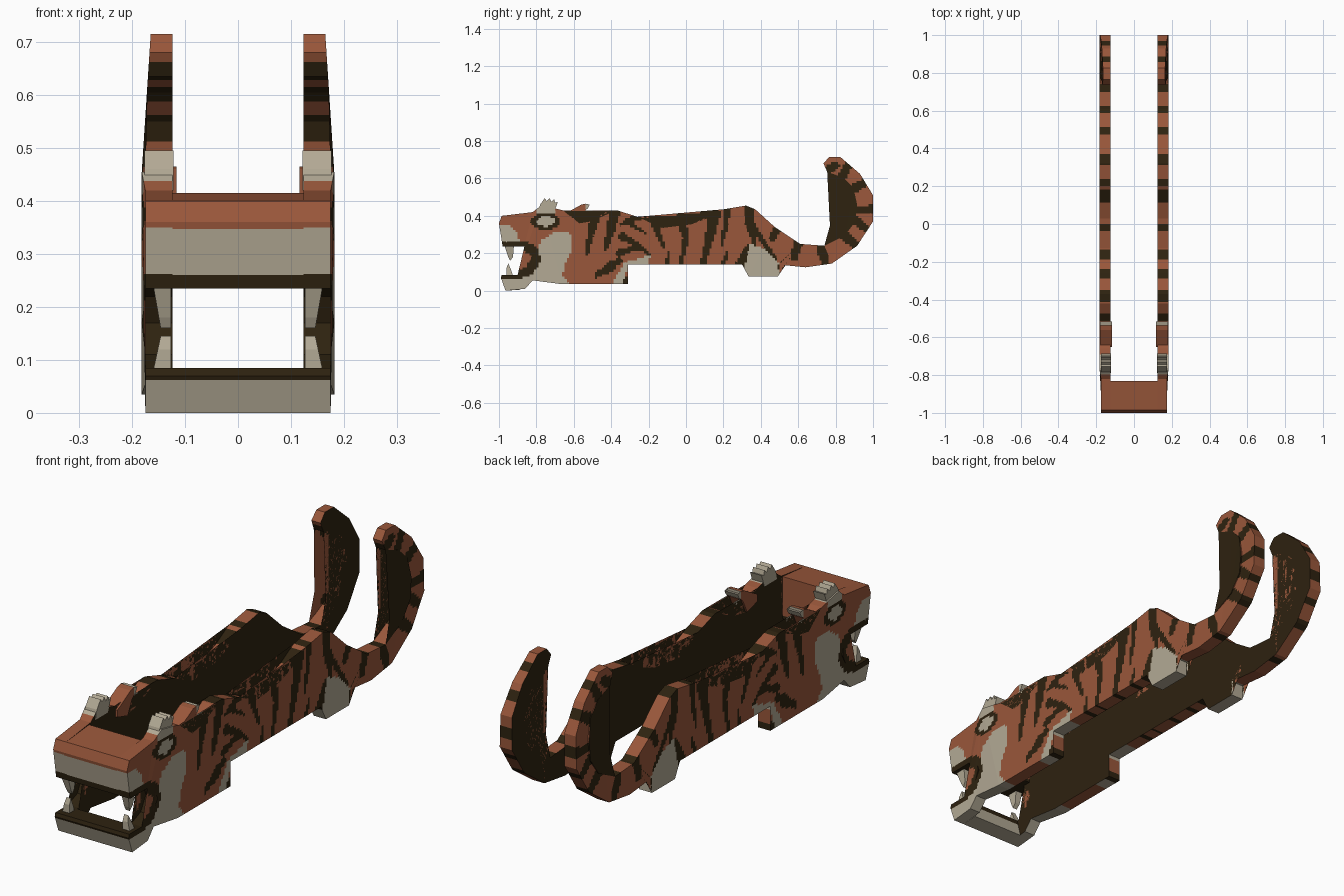
import bpy
import bmesh
from mathutils import Vector
from mathutils.geometry import intersect_point_line

if "Cube" in bpy.data.objects:
    bpy.data.objects.remove(bpy.data.objects["Cube"], do_unlink=True)


def make_material(name, colour):
    material = bpy.data.materials.new(name)
    material.use_nodes = True
    rgba = (*colour, 1)
    material.diffuse_color = rgba
    material.node_tree.nodes["Principled BSDF"].inputs["Base Color"].default_value = rgba
    return material


ORANGE, BEIGE, DARK = range(3)
MATERIALS = [
    make_material("burnt orange fur", (0.32, 0.095, 0.043)),
    make_material("beige fur", (0.45, 0.4, 0.3)),
    make_material("dark brown stripe", (0.027, 0.016, 0.005)),
]


def points(*flat):
    """Pairs of hundredths of a unit become (y, z) vectors."""
    return [Vector((y, z)) / 100 for y, z in zip(flat[::2], flat[1::2])]


# Silhouette of one side panel, running clockwise from the nose
head_top = points(-98, 23.5, -100, 36, -98.5, 40, -82, 42, -77.5, 45.5, -70, 44,
                  -66, 43, -62, 40, -57, 36)
back = points(-51, 37, -42, 42.5, -37, 43, -26, 39.5, -13, 33.5, 3, 35.5, 11, 38.5,
              20, 43.5, 32, 45.5, 37, 43.5, 47.5, 34)
tail = points(61, 25, 74, 24, 85, 29.5, 90.5, 37, 91.5, 46, 89.5, 55, 84, 60.5,
              75.5, 63.5, 73.5, 68, 76.5, 71.5, 82.5, 71.5, 93, 62.5, 100, 51,
              100, 37, 91.5, 24, 78, 14.5, 64, 12.5, 49, 14)
belly = points(49, 7.5, 33.5, 7.5, 30, 14, -31, 14, -31, 3.5, -66.5, 3.5,
               -82, 5.5, -86, 1, -96.5, 0, -99, 7)
mouth = points(-98.5, 8.5, -90, 8.5, -83.5, 11, -80, 17, -82, 22, -86, 23.5)
outline = head_top + back + tail + belly + mouth

# Beige patches: muzzle, brow, cheek with jaw, front paw, hind foot, ear tip
beige_patches = [
    points(-102, 25, -102, 35, -94, 35, -90, 31, -89, 25),
    points(-80, 41, -78, 52, -68, 52, -70, 41),
    points(-102, -1, -102, 9, -85, 9, -77, 27, -71, 31, -62, 32, -61, 21,
           -65, 14, -66, 8, -62, 3, -62, -1),
    points(-40, 3, -33, 15, -19, 19, -20, 14, -31, 13, -34, 3),
    points(34.5, 25.5, 39, 24, 47.5, 18, 50, 14, 50, 7, 32, 7, 29, 13, 32, 18),
    points(-54, 47, -50, 47, -50, 41, -53, 41),
]

# Each stripe is a half width followed by its path; it tapers to the last point
body_stripes = [
    (2.5, -49, 38, -51, 30, -53, 20),
    (3.2, -38, 44, -40, 33, -43, 23),
    (2, -34, 29, -27, 25, -19, 19),
    (2, -36, 20, -30, 22, -23, 23),
    (2, -25, 40, -31, 37, -35, 35),
    (1.5, -32, 37, -22, 31),
    (3, -40, 13, -48, 8),
    (1.8, -36, 16, -44, 12),
    (2, -32, 3, -32, 7),
    (2.4, -16, 35, -15, 31, -12, 23),
    (2.4, -2, 35, 0, 28, -3, 14),
    (1.5, -10, 14, -9, 21),
    (3.6, 15, 41, 13, 30, 9, 14),
    (2, 22, 44, 21, 34, 19, 24),
    (1.5, 20, 14, 22, 21),
    (3, 34, 46, 34, 35, 37, 25),
    (2, 34, 37, 40, 28, 48, 17),
    (2.5, 29, 14, 33, 24),
]
tail_stripes = [
    (2.4, 49, 33, 46, 28),
    (2.5, 60, 25, 58, 18),
    (2.6, 72, 23, 75, 13),
    (2.6, 84, 30, 93, 22),
    (2.4, 90, 38, 96, 33),
    (2.4, 101, 44, 92, 43),
    (2.6, 89, 54, 97, 59),
    (2.6, 83, 60, 88, 69),
    (2.6, 75, 64, 80, 67),
]


def inside(p, polygon):
    hit = False
    for a, b in zip(polygon, polygon[1:] + polygon[:1]):
        if (a.y > p.y) != (b.y > p.y):
            if p.x < a.x + (p.y - a.y) / (b.y - a.y) * (b.x - a.x):
                hit = not hit
    return hit


def near_path(p, path, width, taper):
    count = len(path) - 1
    for i in range(count):
        foot, t = intersect_point_line(p, path[i], path[i + 1])
        t = min(max(t, 0), 1)
        foot = path[i].lerp(path[i + 1], t)
        if (p - foot).length < width * (1 - taper * (i + t) / count):
            return True
    return False


STRIPES = [(s[0] / 100, points(*s[1:]), 0.6) for s in body_stripes]
STRIPES += [(s[0] / 100, points(*s[1:]), 0.25) for s in tail_stripes]
LIPS = mouth + points(-99, 23.5)
EYE = Vector((-0.75, 0.37))


def fur(p):
    """Colour of a point of the side silhouette."""
    eye = ((p.x - EYE.x) / 0.08) ** 2 + ((p.y - EYE.y) / 0.045) ** 2
    if eye < 1:
        return BEIGE if eye < 0.38 else DARK
    if near_path(p, LIPS, 0.025, 0):
        return DARK
    if any(near_path(p, path, w, taper) for w, path, taper in STRIPES):
        return DARK
    if any(inside(p, patch) for patch in beige_patches):
        return BEIGE
    return ORANGE


def slab(name, profile, x0, x1, paint=fur, step=0.0125, shape=None, lining=False, mirror=True):
    """Extrude a (y, z) profile from x0 to x1, cut it finely and paint its faces."""
    bm = bmesh.new()
    bm.faces.new([bm.verts.new((x0, p.x, p.y)) for p in profile])
    bmesh.ops.triangulate(bm, faces=bm.faces[:])
    made = bmesh.ops.extrude_face_region(bm, geom=bm.faces[:], use_keep_orig=True)["geom"]
    for v in made:
        if isinstance(v, bmesh.types.BMVert):
            v.co.x = shape(v.co) if shape else x1
    bmesh.ops.recalc_face_normals(bm, faces=bm.faces[:])
    for axis in ((1, 2) if step else ()):
        normal = Vector([float(i == axis) for i in range(3)])
        low = min(v.co[axis] for v in bm.verts)
        high = max(v.co[axis] for v in bm.verts)
        for i in range(1, int((high - low) / step) + 1):
            bmesh.ops.bisect_plane(bm, geom=bm.verts[:] + bm.edges[:] + bm.faces[:],
                                   plane_co=normal * (low + i * step), plane_no=normal)
    for face in bm.faces:
        centre = face.calc_center_median()
        hidden = lining and face.normal.x < -0.5
        face.material_index = DARK if hidden else paint(centre.yz)
    mesh = bpy.data.meshes.new(name)
    bm.to_mesh(mesh)
    bm.free()
    for material in MATERIALS:
        mesh.materials.append(material)
    obj = bpy.data.objects.new(name, mesh)
    bpy.context.collection.objects.link(obj)
    if mirror:
        obj.modifiers.new("Mirror", "MIRROR")
    return obj


def panel_width(co):
    """Outer side: slim at the head, fullest at the body, slimming up the tail."""
    if co.y < -0.8:
        return 0.175
    return 0.182 - 0.065 * max(0, co.z - 0.45)


def plain(colour):
    return lambda p: colour


# Pair of side panels with a dark lining
slab("side_panels", outline, 0.124, 0.18, shape=panel_width, lining=True)

# Snout and lower jaw joining the two panels
snout = points(-98, 23.5, -100, 36, -98.5, 40, -83, 41.5, -83, 23.5)
slab("snout_bridge", snout, -0.124, 0.124, mirror=False)
jaw = points(-96.5, 0, -99, 7, -98.5, 8.5, -91, 8.5, -89, 0.5)
slab("lower_jaw_bridge", jaw, -0.124, 0.124, mirror=False)

# Brow tufts with a ragged crest
tuft = points(-79, 42, -78, 46, -75.5, 49.5, -74.5, 48, -73, 49.5, -72, 47.5,
              -70.5, 49, -70, 47, -68.5, 47.5, -70.5, 42)
slab("brow_tufts", tuft, 0.122, 0.176, paint=plain(BEIGE), step=None)

# Ears leaning back with pale ragged tips
ear = points(-65, 38, -65, 41, -56, 46, -53.5, 46.5, -53.5, 45.5, -51.5, 46,
             -52.5, 44, -55, 42, -58, 36)
slab("ears", ear, 0.116, 0.179)

# Fangs
upper_fang = points(-97, 24, -92, 24, -92.5, 18, -94, 16, -95, 18)
lower_fang = points(-96, 8, -92.5, 8, -93.5, 11, -95, 14.5, -96, 12)
for name, profile, tip in (("upper_fangs", upper_fang, 0.16), ("lower_fangs", lower_fang, 0.145)):
    root = profile[0].y
    slab(name, profile, 0.126, 0.16, paint=plain(BEIGE), step=None,
         shape=lambda co: 0.16 - 0.014 * abs((co.z - root) / (tip - root)))
